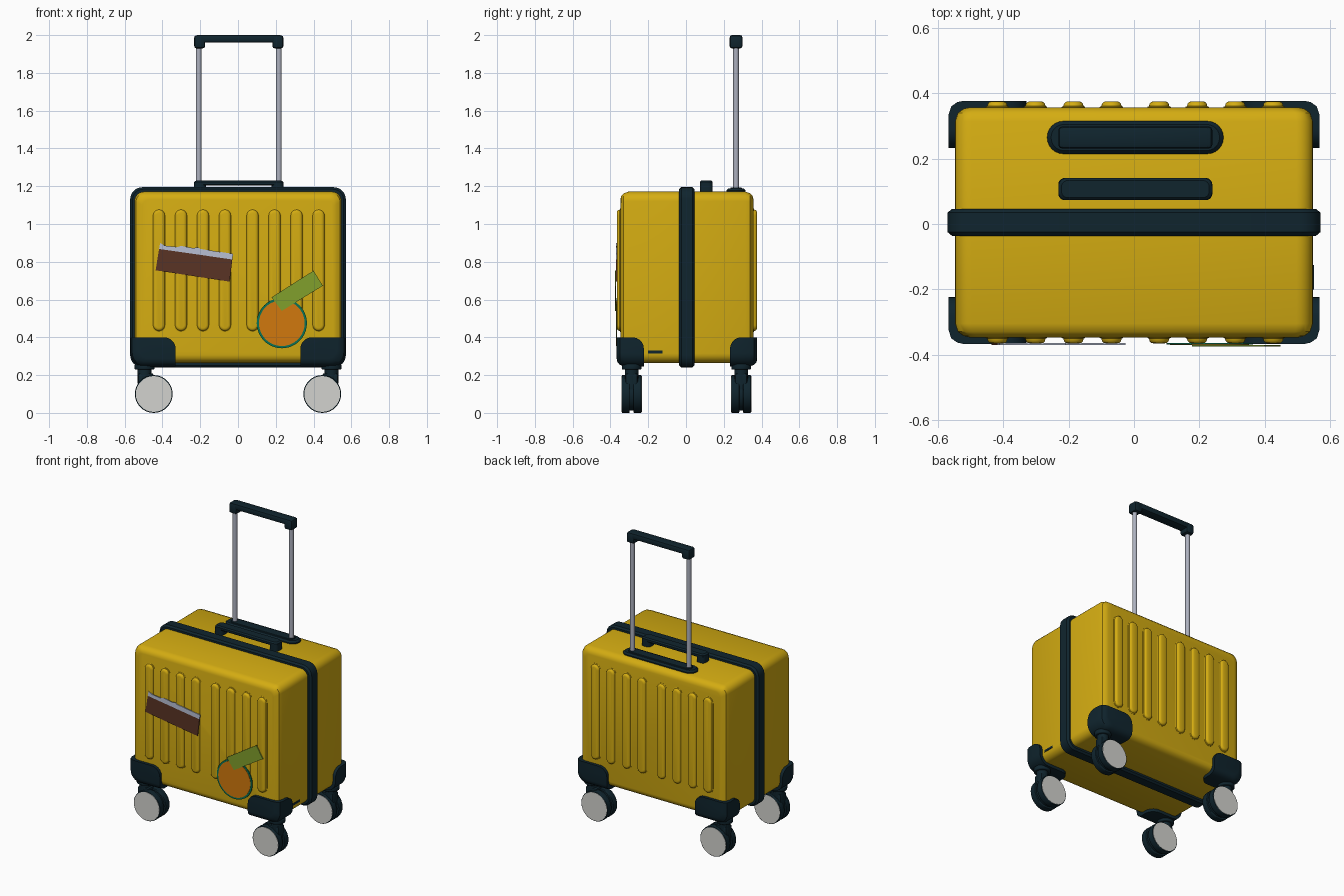
import bpy, bmesh, math
from mathutils import Matrix, Vector

if "Cube" in bpy.data.objects:
    bpy.data.objects.remove(bpy.data.objects["Cube"])

CY = 0.005   # depth centre of the shell


def mat(name, r, g, b):
    m = bpy.data.materials.new(name)
    m.diffuse_color = (r, g, b, 1)
    m.use_nodes = True
    m.node_tree.nodes["Principled BSDF"].inputs["Base Color"].default_value = m.diffuse_color
    return m


yellow = mat("yellow_shell", 0.66, 0.415, 0.006)
dark = mat("dark_trim", 0.005, 0.018, 0.027)
white = mat("wheel_white", 0.65, 0.65, 0.62)
steel = mat("pole_steel", 0.42, 0.44, 0.52)
brown = mat("sticker_brown", 0.1, 0.034, 0.018)
pale = mat("sticker_pale", 0.48, 0.53, 0.66)
orange = mat("sticker_orange", 0.64, 0.19, 0.004)
teal = mat("sticker_teal", 0.003, 0.17, 0.09)
green = mat("sticker_green", 0.22, 0.35, 0.025)


def finish(bm, name, material):
    bmesh.ops.recalc_face_normals(bm, faces=bm.faces)
    me = bpy.data.meshes.new(name)
    bm.to_mesh(me)
    bm.free()
    me.materials.append(material)
    ob = bpy.data.objects.new(name, me)
    bpy.context.collection.objects.link(ob)
    return ob


def loft(name, material, cu, cv, sections, axis="y", n=6):
    """Rounded rectangles (pos, half_w, half_h, radius) joined along an axis."""
    bm = bmesh.new()
    rings = []
    for p, hw, hh, r in sections:
        ring = []
        for k, (su, sv) in enumerate(((1, 1), (-1, 1), (-1, -1), (1, -1))):
            for i in range(n + 1):
                a = math.pi / 2 * (k + i / n)
                u = cu + su * (hw - r) + r * math.cos(a)
                v = cv + sv * (hh - r) + r * math.sin(a)
                ring.append(bm.verts.new((u, p, v) if axis == "y" else (u, v, p)))
        rings.append(ring)
    m = len(rings[0])
    for a, b in zip(rings, rings[1:]):
        for i in range(m):
            bm.faces.new((a[i], a[(i + 1) % m], b[(i + 1) % m], b[i]))
    bm.faces.new(rings[0])
    bm.faces.new(rings[-1])
    bmesh.ops.remove_doubles(bm, verts=bm.verts, dist=1e-5)
    return finish(bm, name, material)


def box(name, material, lo, hi, bevel=0.0, seg=2):
    bm = bmesh.new()
    lo, hi = Vector(lo), Vector(hi)
    bmesh.ops.create_cube(bm, size=1, matrix=Matrix.Translation((lo + hi) / 2)
                          @ Matrix.Diagonal((*(hi - lo), 1)))
    if bevel:
        bmesh.ops.bevel(bm, geom=bm.edges[:], offset=bevel, segments=seg,
                        profile=0.5, affect="EDGES", clamp_overlap=True)
    return finish(bm, name, material)


def cyl(name, material, c, r, depth, axis="z", bevel=0.0, n=28):
    bm = bmesh.new()
    rot = Matrix.Rotation(math.pi / 2, 4, "X") if axis == "y" else Matrix()
    bmesh.ops.create_cone(bm, cap_ends=True, segments=n, radius1=r, radius2=r,
                          depth=depth, matrix=Matrix.Translation(c) @ rot)
    if bevel:
        rim = [e for e in bm.edges if any(len(f.verts) > 4 for f in e.link_faces)]
        bmesh.ops.bevel(bm, geom=rim, offset=bevel, segments=3, profile=0.5,
                        affect="EDGES")
    return finish(bm, name, material)


def plate(name, material, pts, y0, y1):
    """Thin sticker with an outline in x, z."""
    bm = bmesh.new()
    f = bm.faces.new([bm.verts.new((x, y0, z)) for x, z in pts])
    ext = bmesh.ops.extrude_face_region(bm, geom=[f])["geom"]
    for v in ext:
        if isinstance(v, bmesh.types.BMVert):
            v.co.y = y1
    return finish(bm, name, material)


def shell_sections(g):
    """Half sizes of the shell, grown by g."""
    half = ((0.352, 0.505, 0.412, 0.035), (0.348, 0.522, 0.429, 0.04),
            (0.335, 0.54, 0.444, 0.045), (0.31, 0.548, 0.453, 0.05))
    prof = [(d + g, w + g, h + g, r + g) for d, w, h, r in half]
    return ([(CY - d, w, h, r) for d, w, h, r in prof]
            + [(CY + d, w, h, r) for d, w, h, r in reversed(prof)])


# Shell and middle band
ZC = 0.718
loft("shell", yellow, 0, ZC, shell_sections(0))
loft("middle_band", dark, 0, ZC,
     [(CY - 0.041, 0.558, 0.466, 0.055), (CY - 0.03, 0.571, 0.477, 0.065),
      (CY + 0.03, 0.571, 0.477, 0.065), (CY + 0.041, 0.558, 0.466, 0.055)])

# Raised ribs, front and back
for side in (-1, 1):
    for s in (-1, 1):
        for i in range(4):
            x = 0.004 + s * (0.073 + 0.1165 * i)
            prof = ((0.34, 0.036), (0.354, 0.036), (0.356, 0.031), (0.364, 0.029),
                    (0.369, 0.024), (0.371, 0.016))
            loft("rib", yellow, x, 0.755,
                 [(CY + side * d, w, 0.29 + w, w) for d, w in prof])

# Corner guards: grown shell cut by a rounded block
for sx in (-1, 1):
    for sy in (-1, 1):
        g = loft("corner_guard", dark, 0, ZC, shell_sections(0.02))
        xs, ys = sorted((sx * 0.33, sx * 0.9)), sorted((CY + sy * 0.228, CY + sy * 0.8))
        cutter = box("guard_cutter", dark, (xs[0], ys[0], -0.1), (xs[1], ys[1], 0.4), 0.06, 5)
        cutter.hide_render = True
        mod = g.modifiers.new("cut", "BOOLEAN")
        mod.operation, mod.solver, mod.object = "INTERSECT", "EXACT", cutter
        dg = bpy.context.evaluated_depsgraph_get()
        me = bpy.data.meshes.new_from_object(g.evaluated_get(dg))
        g.modifiers.clear()
        g.data = me
        bpy.data.objects.remove(cutter)

# Swivel twin wheels
for sx in (-1, 1):
    for sy in (-1, 1):
        y, xw, xs = sy * 0.29 + 0.002, sx * 0.446, sx * 0.495
        cyl("swivel_base", dark, (xs, y, 0.244), 0.052, 0.03, bevel=0.006)
        cyl("swivel_stem", dark, (xs, y, 0.2), 0.036, 0.09)
        xa, xb = sorted((xw, sx * 0.53))
        box("wheel_fork", dark, (xa, y - 0.033, 0.1), (xb, y + 0.033, 0.21), 0.012)
        cyl("wheel_core", dark, (xw, y, 0.1), 0.088, 0.05, "y")
        for s in (-1, 1):
            cyl("wheel", dark, (xw, y + s * 0.031, 0.1), 0.1, 0.042, "y", 0.004)
            cyl("wheel_cap", white, (xw, y + s * 0.051, 0.1), 0.095, 0.006, "y")

# Trolley base plate, poles and grip
X0, YP = 0.004, 0.265
loft("trolley_plate", dark, X0, YP, [(1.16, 0.27, 0.05, 0.049), (1.178, 0.27, 0.05, 0.049),
                                     (1.189, 0.258, 0.04, 0.039)], "z")
loft("trolley_plate_inset", dark, X0, YP, [(1.18, 0.238, 0.034, 0.033),
                                           (1.193, 0.233, 0.029, 0.028)], "z")
for s in (-1, 1):
    cyl("pole", steel, (X0 + s * 0.212, YP, 1.56), 0.015, 0.8, n=16)
    xa, xb = sorted((X0 + s * 0.178, X0 + s * 0.236))
    box("grip_end", dark, (xa, YP - 0.034, 1.93), (xb, YP + 0.034, 1.999), 0.012)
box("grip", dark, (X0 - 0.23, YP - 0.033, 1.96), (X0 + 0.23, YP + 0.033, 2.0), 0.01)

# Carry handle on top
YH = 0.107
loft("carry_handle", dark, X0, YH, [(1.203, 0.228, 0.028, 0.02), (1.209, 0.236, 0.034, 0.026),
                                    (1.222, 0.236, 0.034, 0.026), (1.23, 0.226, 0.026, 0.018)], "z")
for s in (-1, 1):
    loft("carry_handle_foot", dark, X0 + s * 0.205, YH,
         [(1.16, 0.031, 0.034, 0.02), (1.215, 0.031, 0.034, 0.02)], "z")

# Travel stickers on the front
plate("landscape_sticker", brown, [(-0.436, 0.755), (-0.045, 0.695), (-0.03, 0.812),
                                   (-0.418, 0.868)], -0.364, -0.37)
plate("landscape_sky", pale, [(-0.418, 0.868), (-0.03, 0.812), (-0.026, 0.842), (-0.2, 0.868),
                              (-0.21, 0.876), (-0.24, 0.873), (-0.3, 0.884), (-0.32, 0.878),
                              (-0.39, 0.886), (-0.412, 0.9)], -0.364, -0.37)


def disc(r):
    return [(0.232 + r * math.cos(i * math.pi / 20), 0.475 + r * math.sin(i * math.pi / 20))
            for i in range(40)]


plate("round_sticker_rim", teal, disc(0.133), -0.364, -0.369)
plate("round_sticker", orange, disc(0.121), -0.367, -0.371)
plate("ticket_sticker", green, [(0.178, 0.612), (0.4, 0.753), (0.449, 0.673), (0.232, 0.54)],
      -0.37, -0.376)

# Small side plate
box("side_plate", dark, (0.54, -0.2, 0.315), (0.551, -0.125, 0.329))

# Smooth the rounded parts, keep edges sharp
bpy.ops.object.select_all(action="SELECT")
bpy.context.view_layer.objects.active = bpy.context.scene.objects["shell"]
bpy.ops.object.shade_smooth_by_angle(angle=math.radians(35))
